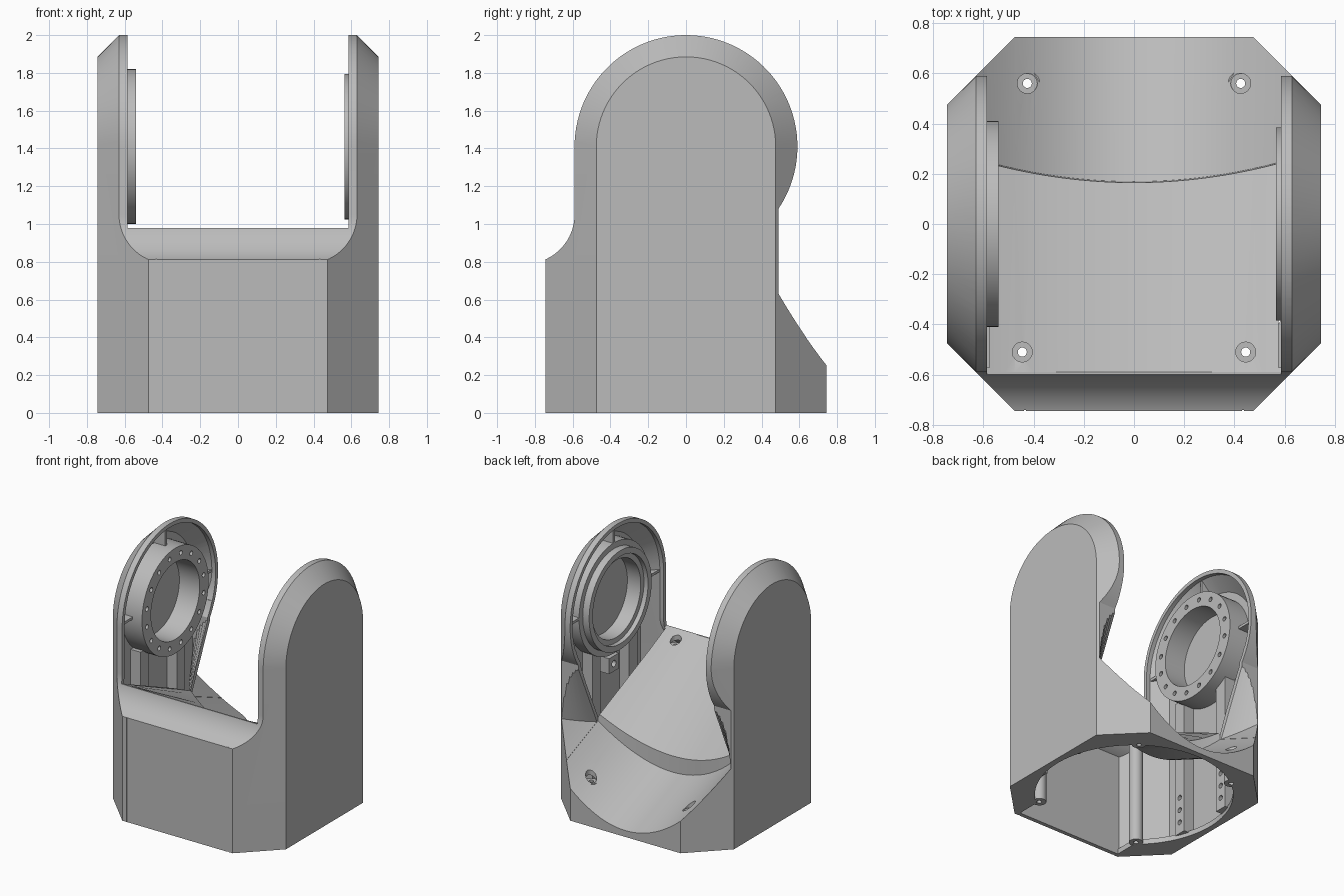
import bpy, bmesh
from math import sin, cos, pi, radians, asin, sqrt
from mathutils import Matrix

if "Cube" in bpy.data.objects:
    bpy.data.objects.remove(bpy.data.objects["Cube"])

grey = bpy.data.materials.new("housing grey")
grey.use_nodes = True
COLOUR = (0.5, 0.5, 0.5, 1)
grey.diffuse_color = COLOUR
grey.node_tree.nodes["Principled BSDF"].inputs["Base Color"].default_value = COLOUR

AXLE = 1.41      # height of the pivot axis
WALL = 0.03      # shell thickness
INNER = 0.585    # inner face of each arm


def finish(name, bm):
    bmesh.ops.recalc_face_normals(bm, faces=bm.faces)
    mesh = bpy.data.meshes.new(name)
    bm.to_mesh(mesh)
    bm.free()
    mesh.materials.append(grey)
    obj = bpy.data.objects.new(name, mesh)
    bpy.context.scene.collection.objects.link(obj)
    return obj


def add_loft(bm, rings, closed=False):
    """Skin a row of rings, capped at both ends or joined into a loop."""
    rows = [[bm.verts.new(p) for p in ring] for ring in rings]
    pairs = list(zip(rows, rows[1:]))
    if closed:
        pairs.append((rows[-1], rows[0]))
    else:
        bm.faces.new(rows[0])
        bm.faces.new(rows[-1])
    for a, b in pairs:
        for i in range(len(a)):
            j = (i + 1) % len(a)
            bm.faces.new((a[i], a[j], b[j], b[i]))


def loft(name, rings, closed=False):
    bm = bmesh.new()
    add_loft(bm, rings, closed)
    return finish(name, bm)


def lathe(name, profile, axis="X", centre=(0, 0, AXLE), steps=64):
    """Turn a closed (distance along axis, radius) profile."""
    cx, cy, cz = centre
    rings = []
    for i in range(steps):
        c, s = cos(2 * pi * i / steps), sin(2 * pi * i / steps)
        if axis == "X":
            rings.append([(cx + d, cy + r * c, cz + r * s) for d, r in profile])
        else:
            rings.append([(cx + r * c, cy + r * s, cz + d) for d, r in profile])
    return loft(name, rings, True)


def cylinders(name, radius, spans, steps=16):
    """Several cylinders in one mesh; each span is (start, length, axis)."""
    bm = bmesh.new()
    for (x, y, z), length, axis in spans:
        rings = []
        for d in (0, length):
            ring = []
            for i in range(steps):
                u, v = radius * cos(2 * pi * i / steps), radius * sin(2 * pi * i / steps)
                ring.append((x + d, y + u, z + v) if axis == "X" else (x + u, y + v, z + d))
            rings.append(ring)
        add_loft(bm, rings)
    return finish(name, bm)


def box(name, x, y, z):
    return loft(name, [[(a, y[0], z[0]), (a, y[1], z[0]), (a, y[1], z[1]), (a, y[0], z[1])] for a in x])


def boolean(obj, cutter, operation="DIFFERENCE"):
    cutter.hide_render = True
    mod = obj.modifiers.new("cut", "BOOLEAN")
    mod.operation, mod.solver, mod.object = operation, "EXACT", cutter
    bpy.context.view_layer.objects.active = obj
    bpy.ops.object.modifier_apply(modifier=mod.name)
    bpy.data.objects.remove(cutter)


def arc(cy, cz, r, start, end, steps):
    return [(cy + r * cos(start + (end - start) * i / steps),
             cz + r * sin(start + (end - start) * i / steps)) for i in range(steps + 1)]


def back_height(x, y):
    return 0.355 - 0.41 * y + 0.89 * x * x


def chamfered_block(name, t, floor):
    """Arch-topped block whose outline is chamfered towards both sides."""
    wide = 0.745 - t
    narrow = 1.22 - t * sqrt(2) - wide
    rings = []
    for x, r in ((-wide, narrow), (-narrow, wide), (narrow, wide), (wide, narrow)):
        outline = [(r, floor)] + arc(0, AXLE, r, 0, pi, 48) + [(-r, floor)]
        rings.append([(x, y, z) for y, z in outline])
    return loft(name, rings)


def side_profile(name, t):
    """Side outline: round head, scooped front and cut-in back."""
    r, back = 0.59 - t, 0.49 - t
    outline = [(0.8, -0.1), (0.8, 0.63 - t), (back, 0.63 - t)]
    outline += arc(0, AXLE, r, -asin(sqrt(r * r - back * back) / r), pi, 64)
    outline += arc(-0.85, 1.05, 0.26 + t, 0, radians(-75), 14)
    outline.append((outline[-1][0], -0.1))
    return loft(name, [[(x, y, z) for y, z in outline] for x in (-0.9, 0.9)])


def channel(name, half, drop):
    """Space between the arms, above the sloping deck and the scooped back."""
    rings = []
    for i in range(33):
        x = half * (i / 16 - 1)
        ridge = 0.165 + 0.23 * x * x
        low = ridge + 0.004
        path = [(-0.9, 0.98), (-0.59, 0.98), (ridge, 0.41 + 0.6 * x * x),
                (low, back_height(x, low)), (0.9, back_height(x, 0.9))]
        rings.append([(x, y, z - drop) for y, z in path] + [(x, 0.9, 2.5), (x, -0.9, 2.5)])
    return loft(name, rings)


def back_corner(name, side, drop):
    """Tapers the inner back edge of an arm and scoops the chamfered corner."""
    rings = []
    for i in range(9):
        x = INNER - 0.001 - drop / 4 + i * 0.025
        start = 0.26 + 1.6 * (x - INNER) - drop
        ring = [(start, back_height(x, start)), (0.9, back_height(x, 0.9))]
        rings.append([(side * x, y, z + 0.002 - drop) for y, z in ring]
                     + [(side * x, 0.9, 1.2), (side * x, 0.555 - drop, 1.2)])
    return loft(name, rings)


def hull(name, t, floor, half, drop):
    obj = chamfered_block(name, t, floor)
    boolean(obj, side_profile("profile", t), "INTERSECT")
    boolean(obj, channel("channel", half, drop))
    for side in (-1, 1):
        boolean(obj, back_corner("corner", side, drop))
    return obj


# Hollow housing, open below inside a narrow flange that stops short of the front
housing = hull("housing", 0, 0, INNER, 0)
boolean(housing, hull("cavity", WALL, 0.04, INNER - 0.01, 0.04))
boolean(housing, cylinders("opening", 0.7, [((0, 0, -0.1), 0.145, "Z")], 64))
boolean(housing, box("front_opening", (-0.45, 0.45), (-0.714, -0.3), (-0.1, 0.046)))

# Screw holes in the deck and back, with posts beneath them
posts = [(s * x, y, z) for s in (-1, 1) for x, y, z in ((0.425, 0.56, 0.29), (0.445, -0.51, 0.935))]
boolean(housing, cylinders("counterbores", 0.04, [((x, y, z - 0.1), 0.3, "Z") for x, y, z in posts]))
boolean(housing, cylinders("bores", 0.018, [((x, y, -0.1), 0.2, "Z") for x, y, z in posts]))
for x, y, z in posts:
    top = z - 0.04
    lathe("screw_post", [(0.002, 0.018), (0.002, 0.05), (top, 0.05), (top, 0.018)], "Z", (x, y, 0), 20)

# Seams on the front panel
for s in (-1, 1):
    boolean(housing, box("seam", (s * 0.43, s * 0.438), (-0.8, -0.741), (-0.1, 0.9)))

# Bearing seat with bolt circle on one arm
seat = lathe("bolted_bearing_seat", [(-0.54, 0.3), (-0.54, 0.41), (-0.72, 0.41), (-0.72, 0.3)])
angles = [2 * pi * (i + 0.5) / 16 for i in range(16)]
boolean(seat, cylinders("bolt_holes", 0.018,
                        [((-0.6, 0.355 * cos(a), AXLE + 0.355 * sin(a)), 0.1, "X") for a in angles], 12))

# Stepped bearing seat on the other arm
lathe("stepped_bearing_seat", [(0.565, 0.34), (0.565, 0.385), (0.62, 0.385), (0.62, 0.43),
                               (0.72, 0.43), (0.72, 0.3), (0.6, 0.3), (0.6, 0.34)])

for side in (-1, 1):
    # Radial ribs between each seat and the arm shell
    for angle in (0, 90, 180):
        turn = Matrix.Rotation(radians(angle), 4, "X")
        rib = [(0.62, 0.4), (0.62, 0.57), (0.7, 0.49), (0.72, 0.4)]
        obj = loft("arm_rib", [[(side * x, r, w) for x, r in rib] for w in (-0.01, 0.01)])
        obj.data.transform(Matrix.Translation((0, 0, AXLE)) @ turn)
    # Columns below the seat, with screw holes near the floor
    for y in (-0.25, 0.2):
        column = box("arm_column", (side * 0.63, side * 0.72), (y - 0.05, y + 0.05), (0.03, 1.1))
        boolean(column, cylinders("column_holes", 0.02,
                                  [((side * 0.67, y, z), -side * 0.1, "X") for z in (0.12, 0.22, 0.32)], 12))

# Small square sensor mount
mount = box("sensor_mount", (0.62, 0.72), (-0.06, 0.06), (0.84, 0.96))
boolean(mount, cylinders("mount_hole", 0.025, [((0.6, 0, 0.9), 0.06, "X")]))

# Smooth curved faces, keep edges sharp
for obj in bpy.context.scene.objects:
    obj.select_set(obj.type == "MESH")
bpy.ops.object.shade_smooth_by_angle(angle=radians(25))
